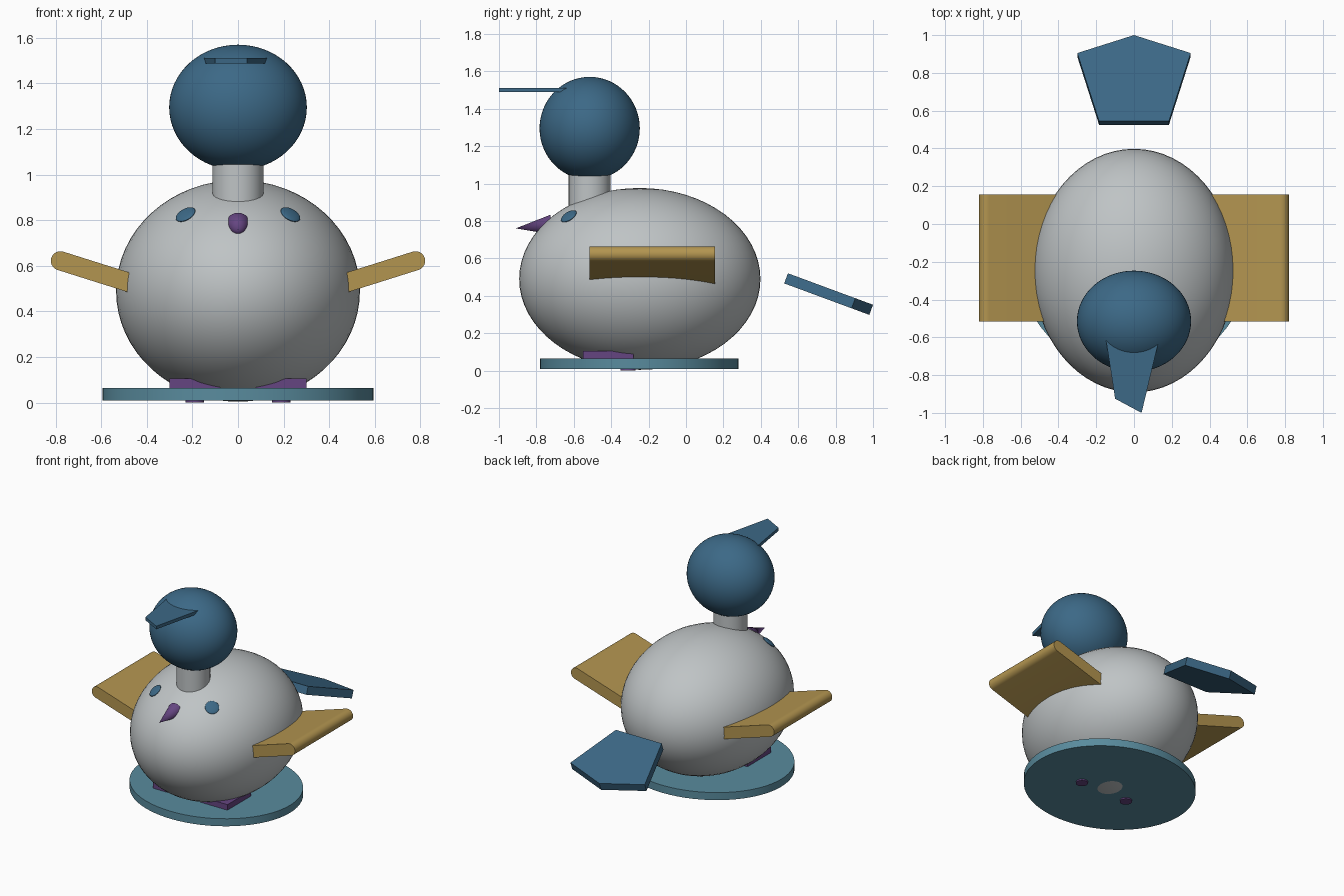
import bpy, bmesh, math
from mathutils import Vector, Matrix

cube = bpy.data.objects.get("Cube")
if cube:
    bpy.data.objects.remove(cube, do_unlink=True)


def material(name, color):
    m = bpy.data.materials.new(name)
    m.use_nodes = True
    rgba = (*color, 1)
    m.diffuse_color = rgba
    m.node_tree.nodes["Principled BSDF"].inputs["Base Color"].default_value = rgba
    return m


GREY = material("pale grey", (0.52, 0.55, 0.56))
BLUE = material("deep blue", (0.045, 0.14, 0.24))
GOLD = material("gold", (0.45, 0.30, 0.08))
TEAL = material("teal", (0.10, 0.26, 0.34))
PURPLE = material("purple", (0.13, 0.06, 0.22))


def finish(name, bm, mat, smooth=True):
    bmesh.ops.recalc_face_normals(bm, faces=bm.faces)
    mesh = bpy.data.meshes.new(name)
    bm.to_mesh(mesh)
    bm.free()
    mesh.materials.append(mat)
    ob = bpy.data.objects.new(name, mesh)
    bpy.context.collection.objects.link(ob)
    if smooth:
        bpy.ops.object.select_all(action='DESELECT')
        ob.select_set(True)
        bpy.context.view_layer.objects.active = ob
        bpy.ops.object.shade_smooth_by_angle(angle=math.radians(35))
    return ob


def ellipsoid(name, center, radii, mat, turn=Matrix()):
    bm = bmesh.new()
    matrix = Matrix.Translation(center) @ turn @ Matrix.Diagonal((*radii, 1))
    bmesh.ops.create_uvsphere(bm, u_segments=64, v_segments=32, radius=1, matrix=matrix)
    return finish(name, bm, mat)


def cylinder(name, center, rx, ry, height, mat, tip=1, turn=Matrix()):
    bm = bmesh.new()
    matrix = Matrix.Translation(center) @ turn @ Matrix.Diagonal((rx, ry, 1, 1))
    bmesh.ops.create_cone(bm, cap_ends=True, segments=64, radius1=1, radius2=tip,
                          depth=height, matrix=matrix)
    return finish(name, bm, mat)


def prism(name, points, offset, mat, smooth=False):
    """Extrude a planar outline along an offset."""
    bm = bmesh.new()
    face = bm.faces.new([bm.verts.new(p) for p in points])
    new = bmesh.ops.extrude_face_region(bm, geom=[face])["geom"]
    # the starting face stays as the closing cap
    bmesh.ops.translate(bm, vec=offset, verts=[g for g in new if isinstance(g, bmesh.types.BMVert)])
    if face.is_valid and not any(len(e.link_faces) == 1 for e in bm.edges):
        pass
    else:
        bmesh.ops.holes_fill(bm, edges=bm.edges)
    return finish(name, bm, mat, smooth)


# Stand, body, neck and head
cylinder("stand", (0, -0.25, 0.037), 0.595, 0.53, 0.055, TEAL)
body_center = Vector((0, -0.247, 0.49))
body_radii = Vector((0.535, 0.645, 0.486))
ellipsoid("body", body_center, body_radii, GREY)
cylinder("neck", (0, -0.515, 0.96), 0.112, 0.112, 0.24, GREY)
ellipsoid("head", (0, -0.515, 1.295), (0.302, 0.268, 0.275), BLUE)

# Cap brim, slightly lopsided
brim = [(-0.16, -0.54), (-0.10, -0.925), (0.04, -1.0), (0.15, -0.54)]
prism("brim", [(x, y, 1.488) for x, y in brim], (0, 0, 0.023), BLUE)

# Tail plate, sloping down towards the back
tail = [(-0.185, 0.545), (0.185, 0.545), (0.30, 0.905), (0, 1.0), (-0.30, 0.905)]
prism("tail", [(x, y, 0.52 - 0.37 * (y - 0.545)) for x, y in tail], (0, -0.02, -0.054), BLUE)

# Beak
axis = Vector((0, -0.19, -0.02))
cylinder("beak", Vector((0, -0.815, 0.77)), 0.053, 0.053, axis.length, PURPLE, tip=0,
         turn=axis.to_track_quat('Z', 'Y').to_matrix().to_4x4())

for side, label in ((1, "left"), (-1, "right")):
    # Wing board with a rounded outer end
    slope = math.radians(17.5)
    along = Vector((math.cos(slope), 0, math.sin(slope)))
    up = Vector((-along.z, 0, along.x))
    end = Vector((0.779, -0.515, 0.622))
    r = 0.042
    outline = [end - along * 0.5 - up * r]
    for i in range(17):
        a = math.pi * (i / 16 - 0.5)
        outline.append(end + (along * math.cos(a) + up * math.sin(a)) * r)
    outline.append(end - along * 0.5 + up * r)
    prism(label + "_wing", [(p.x * side, p.y, p.z) for p in outline], (0, 0.67, 0), GOLD, True)

    # Eye set flat on the body surface
    eye = Vector((0.23 * side, -0.627, 0.825))
    d = eye - body_center
    normal = Vector([d[i] / body_radii[i] ** 2 for i in range(3)])
    ellipsoid(label + "_eye", eye, (0.047, 0.047, 0.012), BLUE,
              normal.to_track_quat('Z', 'Y').to_matrix().to_4x4())

    # Foot block and its peg through the stand
    foot = [(0.08, -0.55), (0.30, -0.55), (0.30, -0.28), (0.08, -0.28)]
    prism(label + "_foot", [(x * side, y, 0.03) for x, y in foot], (0, 0, 0.075), PURPLE)
    cylinder(label + "_peg", (0.19 * side, -0.31, 0.05), 0.04, 0.04, 0.1, PURPLE)
